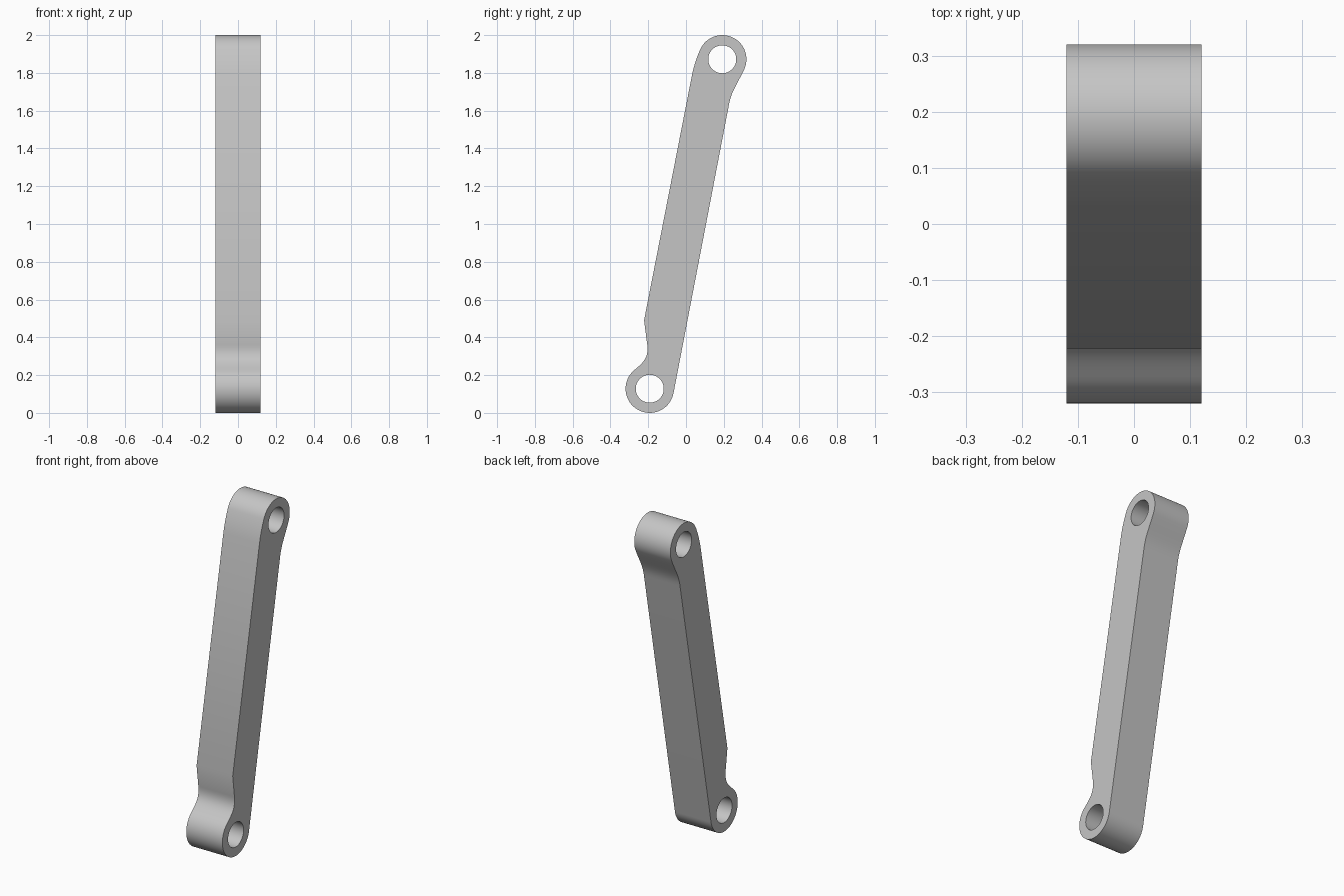
import bpy
import bmesh
from math import cos, sin, radians
from mathutils import Matrix, Vector
from mathutils.geometry import interpolate_bezier

cube = bpy.data.objects.get("Cube")
if cube:
    bpy.data.objects.remove(cube)

HALF_WIDTH = 0.12
EYE_R, HOLE_R = 0.128, 0.074
TOP = Vector((0.192, 1.872))
BOTTOM = Vector((-0.192, 0.128))

grey = bpy.data.materials.new("plain grey")
grey.use_nodes = True
grey.diffuse_color = (0.56, 0.56, 0.56, 1)
grey.node_tree.nodes["Principled BSDF"].inputs["Base Color"].default_value = grey.diffuse_color


def arc(center, radius, start, end, steps):
    """Points on an arc, angles in degrees, in the side (y, z) plane."""
    angles = [radians(start + (end - start) * i / steps) for i in range(steps + 1)]
    return [center + radius * Vector((cos(a), sin(a))) for a in angles]


def blend(p0, p1, p2, p3, steps=10):
    """Interior points of a smooth transition between two outline sections."""
    return [Vector(p[:2]) for p in
            interpolate_bezier(*(Vector(p).to_3d() for p in (p0, p1, p2, p3)), steps + 1)][1:-1]


# Outline: counter-clockwise around both eyes, with blends into the straight bar
low_eye = arc(BOTTOM, EYE_R, 128, 349, 40)
top_eye = arc(TOP, EYE_R, -26, 157, 36)
neck = Vector((0.228, 1.635))
shoulder = Vector((0.032, 1.79))
corner = Vector((-0.222, 0.49))
notch = Vector((-0.205, 0.36))

outline = low_eye + [neck]
outline += blend(neck, (0.240, 1.70), (0.264, 1.728), top_eye[0])
outline += top_eye
outline += blend(top_eye[-1], (0.055, 1.878), (0.041, 1.835), shoulder, 6)
outline += [shoulder, corner, notch]
outline += blend(notch, (-0.196, 0.29), (-0.232, 0.262), low_eye[0], 14)

# Filled, extruded profile with two pin holes
curve = bpy.data.curves.new("link_arm", "CURVE")
curve.dimensions = "2D"
curve.fill_mode = "BOTH"
curve.extrude = HALF_WIDTH
for loop in (outline, arc(TOP, HOLE_R, 0, 352.5, 47), arc(BOTTOM, HOLE_R, 0, 352.5, 47)):
    spline = curve.splines.new("POLY")
    spline.points.add(len(loop) - 1)
    for point, co in zip(spline.points, loop):
        point.co = (co.x, co.y, 0, 1)
    spline.use_cyclic_u = True

arm = bpy.data.objects.new("link_arm", curve)
bpy.context.collection.objects.link(arm)
bpy.ops.object.select_all(action="DESELECT")
arm.select_set(True)
bpy.context.view_layer.objects.active = arm
bpy.ops.object.convert(target="MESH")
arm = bpy.context.object

# Stand the profile up: local x -> y, local y -> z, local z -> x
arm.data.transform(Matrix(((0, 0, 1, 0), (1, 0, 0, 0), (0, 1, 0, 0), (0, 0, 0, 1))))
bm = bmesh.new()
bm.from_mesh(arm.data)
bmesh.ops.remove_doubles(bm, verts=bm.verts, dist=0.0001)
bmesh.ops.recalc_face_normals(bm, faces=bm.faces)
bm.to_mesh(arm.data)
bm.free()

arm.data.materials.clear()
arm.data.materials.append(grey)
bpy.ops.object.shade_smooth_by_angle(angle=radians(30))
